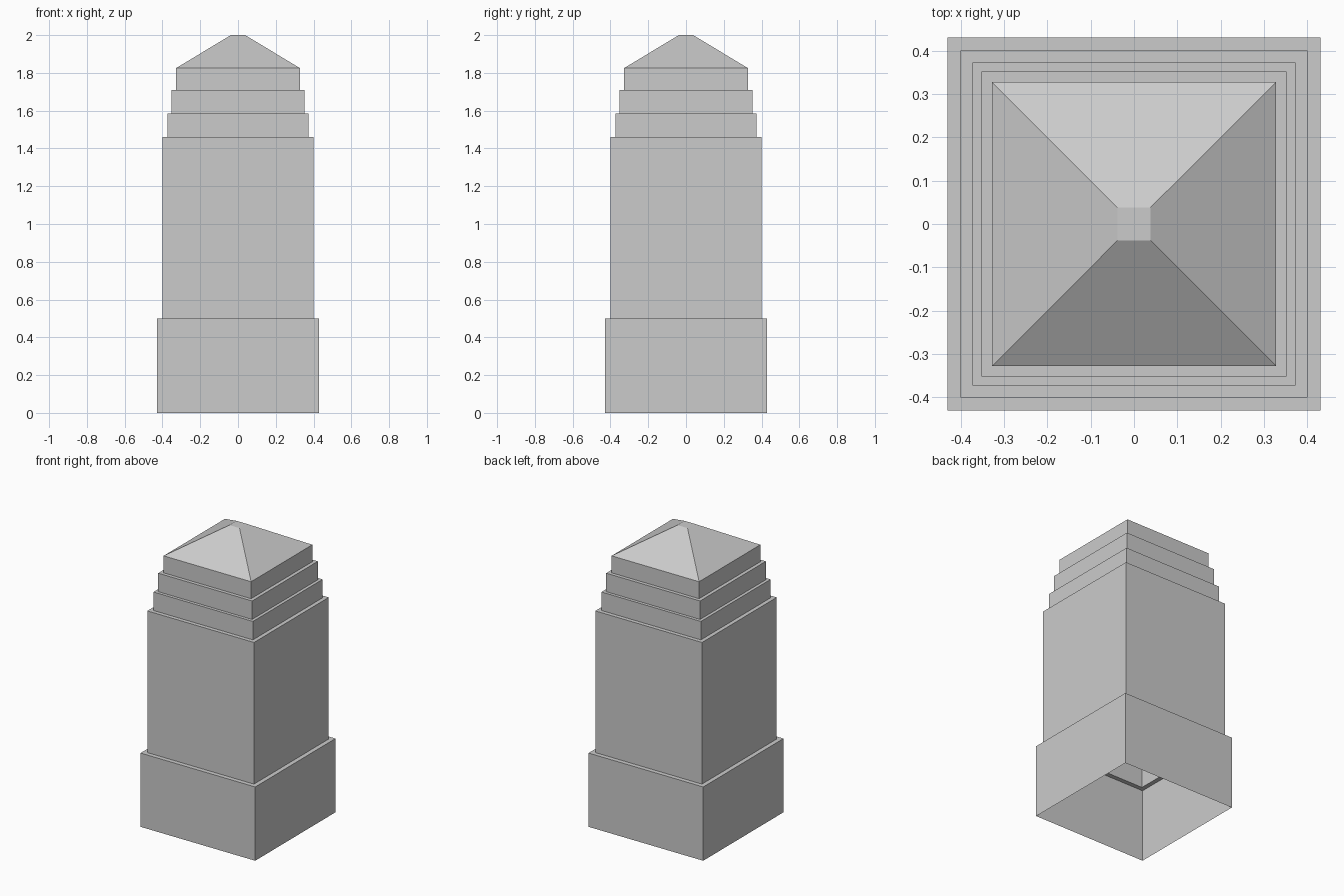
import bpy
import bmesh

if "Cube" in bpy.data.objects:
    bpy.data.objects.remove(bpy.data.objects["Cube"])


def square_shell(name, rings, cap=False):
    """Open square shell through (half_width, z) rings, optionally closed on top."""
    bm = bmesh.new()
    loops = [[bm.verts.new((sx * h, sy * h, z))
              for sx, sy in ((-1, -1), (1, -1), (1, 1), (-1, 1))]
             for h, z in rings]
    for low, high in zip(loops, loops[1:]):
        for i in range(4):
            j = (i + 1) % 4
            bm.faces.new((low[i], low[j], high[j], high[i]))
    if cap:
        bm.faces.new(loops[-1])
    mesh = bpy.data.meshes.new(name)
    bm.to_mesh(mesh)
    bm.free()
    obj = bpy.data.objects.new(name, mesh)
    bpy.context.collection.objects.link(obj)
    return obj


# Hollow tiers, open underneath: name, half width, top height
tiers = [
    ("base", 0.43, 0.50),
    ("shaft", 0.40, 1.46),
    ("lower_step", 0.373, 1.585),
    ("middle_step", 0.352, 1.71),
    ("upper_step", 0.328, 1.825),
]

# Each tier is a wall plus the narrow ledge leading in to the next tier
bottom = 0.0
for i, (name, half, top) in enumerate(tiers):
    rings = [(half, bottom), (half, top)]
    if i + 1 < len(tiers):
        rings.append((tiers[i + 1][1], top))
    square_shell(name, rings)
    bottom = top

# Pyramid roof with a small flat tip
square_shell("pyramid_cap", [(0.328, 1.825), (0.038, 2.0)], cap=True)
